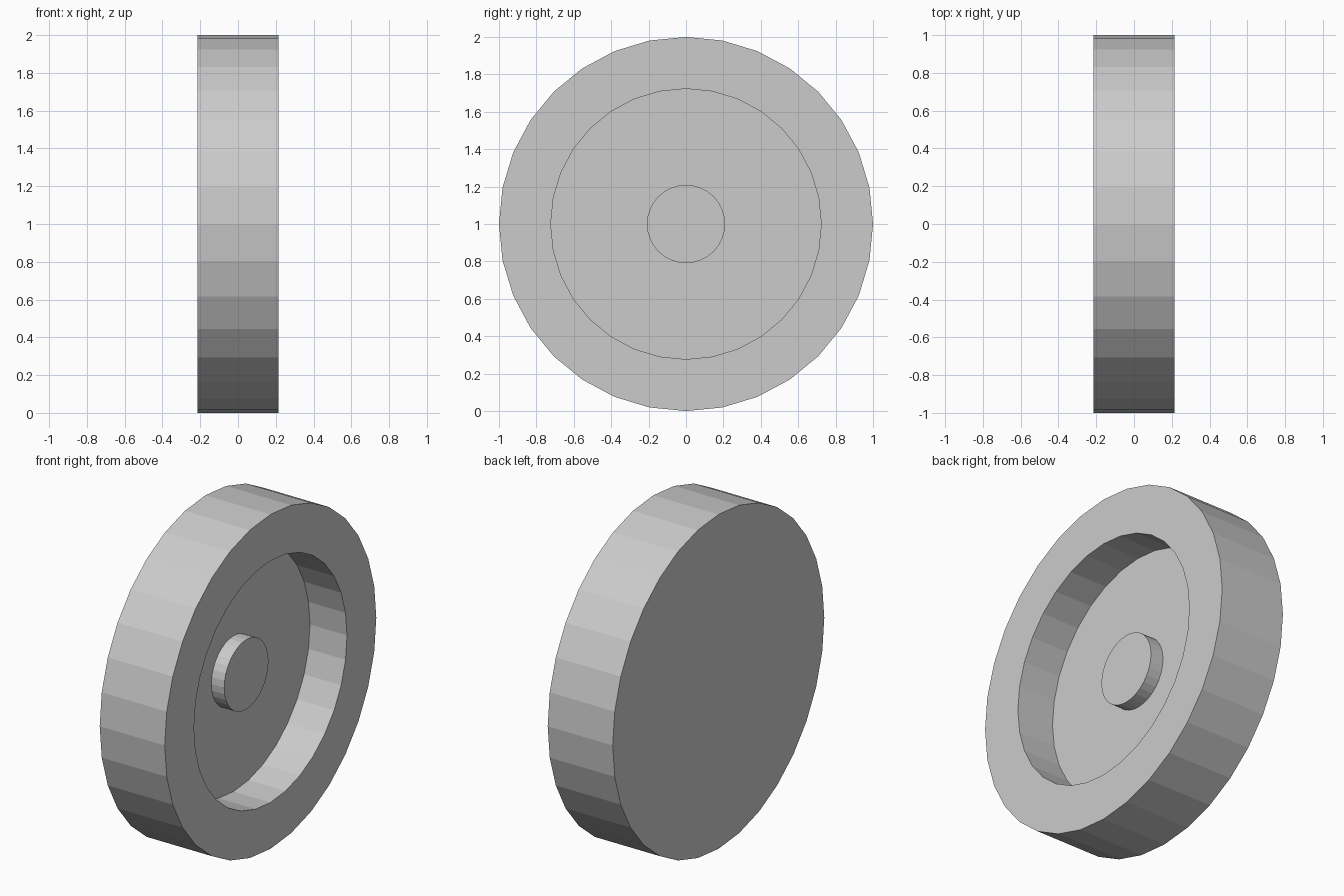
import bpy, bmesh, math

if "Cube" in bpy.data.objects:
    bpy.data.objects.remove(bpy.data.objects["Cube"])

SIDES = 32
HALF = 0.215            # half the wheel width
FLOOR = HALF - 0.245    # recessed face
HUB = FLOOR + 0.085     # face of the raised hub

# Profile as (x, radius), from the rim's back edge round to the hub face
profile = [(-HALF, 1.0), (HALF, 1.0), (HALF, 0.723),
           (FLOOR, 0.723), (FLOOR, 0.209), (HUB, 0.209)]


def lathe_x(name, profile, centre_z):
    """Turn a profile around the x axis and cap both ends."""
    bm = bmesh.new()
    rings = []
    for x, r in profile:
        angles = [2 * math.pi * i / SIDES for i in range(SIDES)]
        rings.append([bm.verts.new((x, r * math.cos(a), r * math.sin(a)))
                      for a in angles])
    for a, b in zip(rings, rings[1:]):
        for i in range(SIDES):
            j = (i + 1) % SIDES
            bm.faces.new((a[i], a[j], b[j], b[i]))
    bm.faces.new(rings[0])
    bm.faces.new(rings[-1])
    bmesh.ops.recalc_face_normals(bm, faces=bm.faces)
    mesh = bpy.data.meshes.new(name)
    bm.to_mesh(mesh)
    bm.free()
    obj = bpy.data.objects.new(name, mesh)
    obj.location.z = centre_z
    bpy.context.collection.objects.link(obj)
    return obj


# Wheel with flat back, recessed front and central hub
lathe_x("wheel", profile, 1.0)
